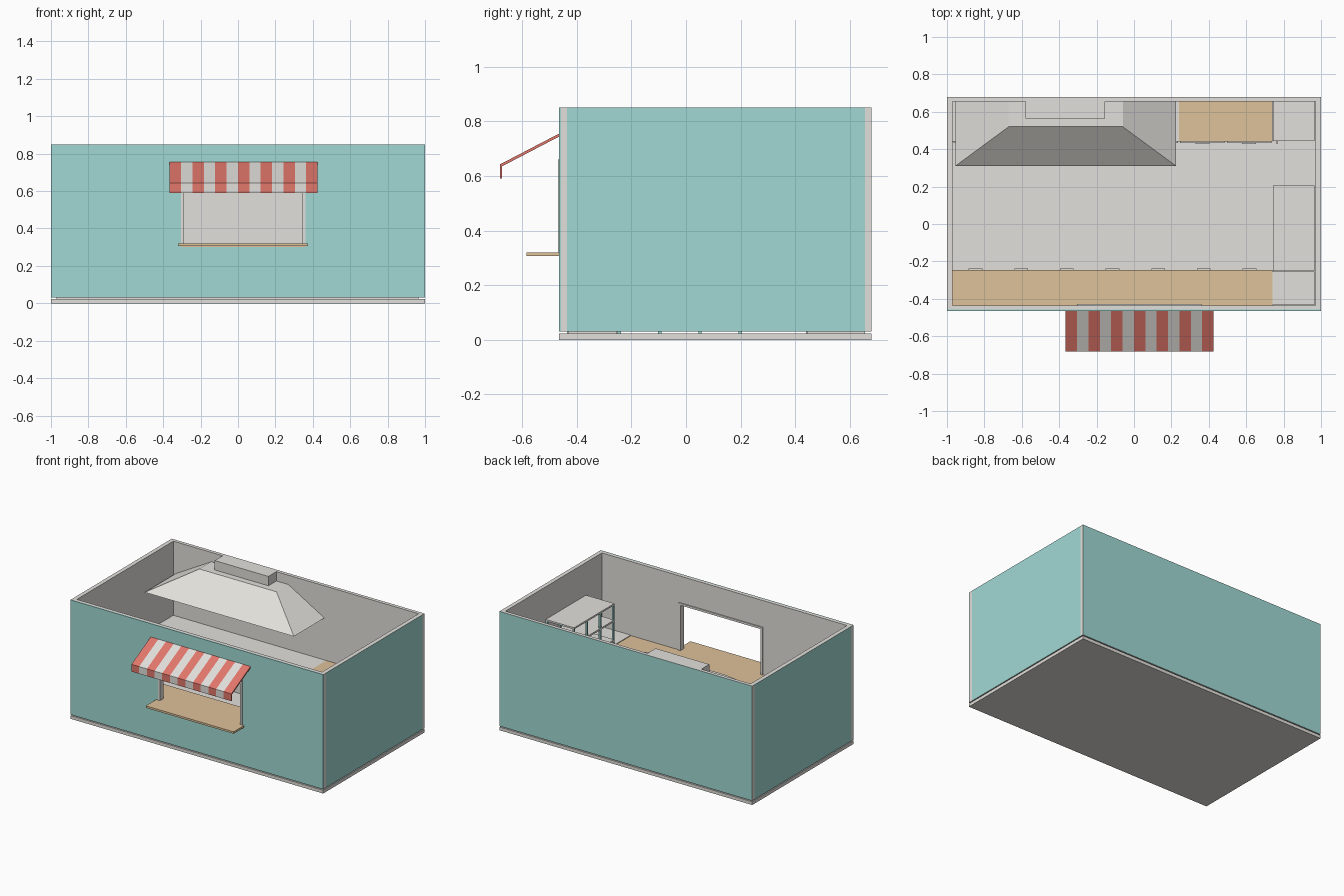
import bpy, bmesh
from mathutils import Vector

if "Cube" in bpy.data.objects:
    bpy.data.objects.remove(bpy.data.objects["Cube"], do_unlink=True)


def material(name, rgb):
    m = bpy.data.materials.new(name)
    m.use_nodes = True
    m.diffuse_color = (*rgb, 1)
    m.node_tree.nodes["Principled BSDF"].inputs["Base Color"].default_value = (*rgb, 1)
    return m


GREY = material("warm_grey", (0.76, 0.745, 0.71))
TEAL = material("soft_teal", (0.356, 0.694, 0.658))
RED = material("awning_red", (0.76, 0.184, 0.147))
WOOD = material("light_wood", (0.737, 0.539, 0.323))


def finish(name, bm, mats):
    bmesh.ops.recalc_face_normals(bm, faces=bm.faces)
    mesh = bpy.data.meshes.new(name)
    bm.to_mesh(mesh)
    bm.free()
    for m in mats:
        mesh.materials.append(m)
    ob = bpy.data.objects.new(name, mesh)
    bpy.context.collection.objects.link(ob)
    return ob


def add_box(bm, x, y, z):
    """Axis aligned box from (low, high) ranges."""
    verts = bmesh.ops.create_cube(bm, size=1)["verts"]
    for v in verts:
        v.co = Vector([r[0] if c < 0 else r[1] for c, r in zip(v.co, (x, y, z))])
    return verts


def box(name, x, y, z, mat):
    bm = bmesh.new()
    add_box(bm, x, y, z)
    return finish(name, bm, [mat])


def wall(name, x, y, outward):
    """Grey wall whose outer face is painted teal."""
    ob = box(name, x, y, (0.03, 0.85), GREY)
    ob.data.materials.append(TEAL)
    for p in ob.data.polygons:
        p.material_index = int(p.normal.dot(Vector(outward)) > 0.9)
    return ob


# Floor slab and walls
box("floor_slab", (-1, 1), (-0.465, 0.68), (0, 0.023), GREY)
wall("back_wall", (-1, 1), (0.655, 0.68), (0, 1, 0))
wall("left_wall", (0.97, 1), (-0.435, 0.655), (1, 0, 0))
wall("right_wall", (-1, -0.97), (-0.435, 0.655), (-1, 0, 0))
front = wall("front_wall", (-1, 1), (-0.458, -0.435), (0, -1, 0))
cladding = box("front_cladding", (-1, 1), (-0.465, -0.458), (0.03, 0.85), TEAL)

# Serving window opening
cutter = box("window_cutter", (-0.305, 0.36), (-0.6, -0.3), (0.3, 0.66), GREY)
cutter.hide_render = True
cutter.display_type = 'WIRE'
for ob in (front, cladding):
    mod = ob.modifiers.new("opening", 'BOOLEAN')
    mod.operation = 'DIFFERENCE'
    mod.solver = 'EXACT'
    mod.object = cutter

# Window frame, sill and outside shelf
bm = bmesh.new()
depth = (-0.469, -0.428)
add_box(bm, (-0.305, -0.29), depth, (0.32, 0.645))
add_box(bm, (0.345, 0.36), depth, (0.32, 0.645))
add_box(bm, (-0.305, 0.36), depth, (0.645, 0.66))
finish("window_frame", bm, [GREY])
box("window_sill", (-0.305, 0.36), (-0.465, -0.435), (0.3, 0.32), WOOD)
box("serving_shelf", (-0.32, 0.375), (-0.585, -0.465), (0.306, 0.32), WOOD)

# Striped awning: sloped sheet with a hanging valance
STRIPES, x0, x1 = 13, -0.365, 0.425
profile = [(-0.465, 0.755), (-0.682, 0.642), (-0.682, 0.59),
           (-0.674, 0.59), (-0.674, 0.635), (-0.465, 0.744)]
bm = bmesh.new()
rings = []
for i in range(STRIPES + 1):
    x = x0 + (x1 - x0) * i / STRIPES
    rings.append([bm.verts.new((x, y, z)) for y, z in profile])
n = len(profile)
for i, (a, b) in enumerate(zip(rings, rings[1:])):
    for k in range(n):
        f = bm.faces.new((a[k], a[(k + 1) % n], b[(k + 1) % n], b[k]))
        f.material_index = i % 2
bm.faces.new(rings[0])
bm.faces.new(rings[-1])
finish("awning", bm, [RED, GREY])


# Kitchen cabinets: carcass, worktop, evenly spaced doors with handles
def cabinet_run(name, x, y, face_y, out, doors, top_mat):
    box(name + "_body", x, y, (0.023, 0.3), GREY)
    box(name + "_top", x, y, (0.3, 0.32), top_mat)
    bm = bmesh.new()
    step = (x[1] - x[0]) / doors
    for i in range(doors):
        a = x[0] + i * step
        ys = sorted((face_y, face_y + out * 0.006))
        add_box(bm, (a + 0.006, a + step - 0.006), ys, (0.05, 0.29))
        hs = sorted((face_y + out * 0.006, face_y + out * 0.012))
        add_box(bm, (a + step * 0.35, a + step * 0.65), hs, (0.262, 0.27))
    finish(name + "_doors", bm, [GREY])


cabinet_run("front_counter", (-0.97, 0.74), (-0.435, -0.245), -0.251, 1, 7, WOOD)
cabinet_run("back_counter", (0.24, 0.74), (0.44, 0.655), 0.44, -1, 2, WOOD)
cabinet_run("cooking_range", (-0.97, 0.24), (0.44, 0.655), 0.44, -1, 5, GREY)
box("corner_cabinet", (0.74, 0.966), (-0.432, -0.255), (0.023, 0.325), GREY)

# Refrigerator with handle
box("refrigerator", (0.742, 0.966), (0.445, 0.655), (0.023, 0.62), GREY)
box("refrigerator_handle", (0.76, 0.77), (0.43, 0.445), (0.32, 0.5), GREY)

# Tall open shelving against the left wall
sx, sy = (0.742, 0.966), (-0.25, 0.205)
bm = bmesh.new()
for z in (0.06, 0.2, 0.35, 0.49, 0.608):
    add_box(bm, sx, sy, (z, z + 0.012))
finish("rack_shelves", bm, [GREY])
bm = bmesh.new()
for i in range(4):
    y = sy[0] + i * (sy[1] - sy[0] - 0.012) / 3
    for x in (sx[0], sx[1] - 0.012):
        add_box(bm, (x, x + 0.012), (y, y + 0.012), (0.023, 0.608))
finish("rack_posts", bm, [TEAL])

# Extractor hood: tapered canopy and duct
bm = bmesh.new()
for v in add_box(bm, (-0.955, 0.225), (0.31, 0.655), (0.62, 0.783)):
    if v.co.z > 0.7:
        v.co.x = -0.67 if v.co.x < 0 else -0.06
        v.co.y = max(v.co.y, 0.52)
finish("hood_canopy", bm, [GREY])
box("hood_duct", (-0.58, -0.155), (0.565, 0.655), (0.78, 0.85), GREY)
